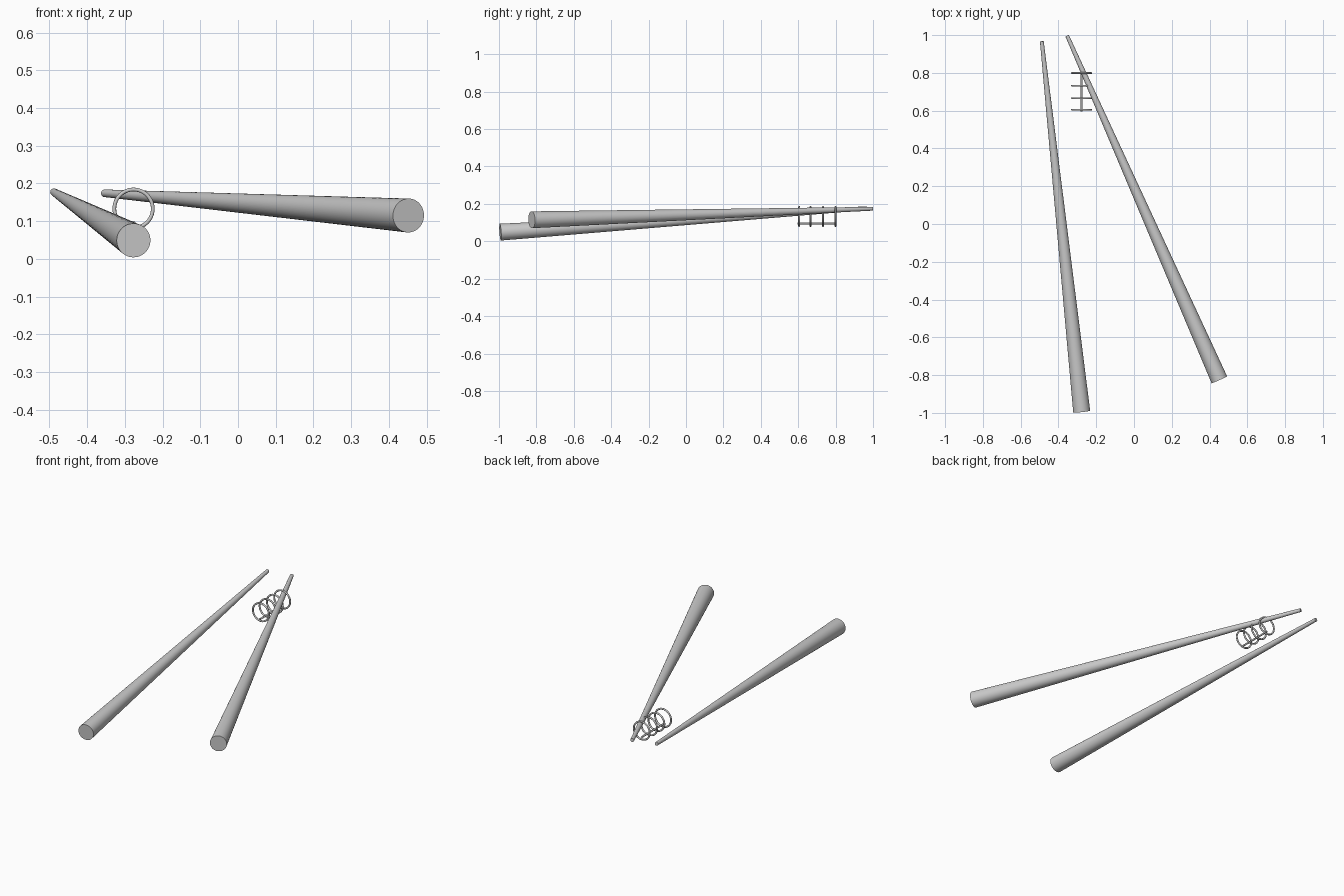
import bpy
import math
from mathutils import Vector

if "Cube" in bpy.data.objects:
    bpy.data.objects.remove(bpy.data.objects["Cube"])


def tapered_rod(name, start, end, r1, r2, sides=48):
    a, b = Vector(start), Vector(end)
    bpy.ops.mesh.primitive_cone_add(vertices=sides, radius1=r1, radius2=r2,
                                    depth=(b - a).length, location=(a + b) / 2)
    ob = bpy.context.object
    ob.name = name
    ob.rotation_euler = (b - a).to_track_quat('Z', 'Y').to_euler()
    bpy.ops.object.shade_smooth_by_angle(angle=math.radians(35))
    return ob


# The two tapered sticks
tapered_rod("left_stick", (-0.277, -0.993, 0.049), (-0.488, 0.967, 0.177), 0.045, 0.010)
tapered_rod("right_stick", (0.452, -0.825, 0.115), (-0.354, 0.997, 0.174), 0.045, 0.010)

# Row of upright rings
CX, CZ = -0.277, 0.133
for i, y in enumerate((0.605, 0.666, 0.732, 0.799)):
    bpy.ops.mesh.primitive_torus_add(major_radius=0.051, minor_radius=0.005,
                                     major_segments=48, minor_segments=12,
                                     location=(CX, y, CZ),
                                     rotation=(math.pi / 2, 0, 0))
    bpy.context.object.name = f"ring_{i + 1}"
    bpy.ops.object.shade_smooth_by_angle(angle=math.radians(60))

# Thin bar joining the rings along the bottom
tapered_rod("ring_bar", (CX, 0.595, 0.096), (CX, 0.80, 0.096), 0.005, 0.005, 16)
